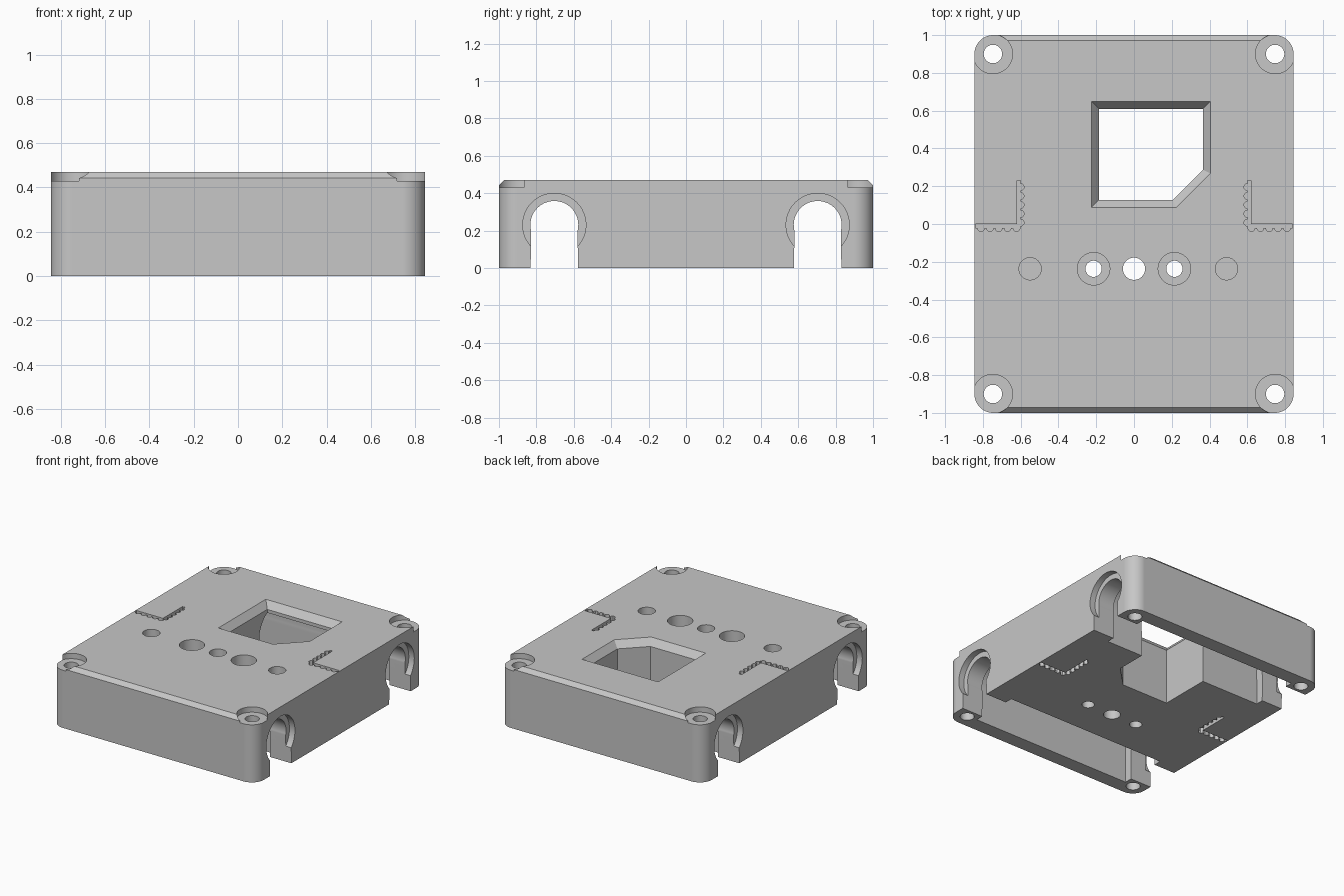
import bpy, bmesh
from math import sin, cos, pi

if "Cube" in bpy.data.objects:
    bpy.data.objects.remove(bpy.data.objects["Cube"], do_unlink=True)

W, D, H = 0.845, 1.0, 0.47

grey = bpy.data.materials.new("plain grey")
grey.use_nodes = True
grey.diffuse_color = (0.57, 0.57, 0.57, 1)
grey.node_tree.nodes["Principled BSDF"].inputs["Base Color"].default_value = (0.57, 0.57, 0.57, 1)


def arc(cx, cy, r, a0=0.0, a1=2 * pi, n=48):
    """Points on an arc; a full circle drops its repeated end point."""
    full = abs(a1 - a0) > 6.28
    return [(cx + r * cos(a0 + (a1 - a0) * i / n), cy + r * sin(a0 + (a1 - a0) * i / n))
            for i in range(n if full else n + 1)]


def prism(name, loop, lo, hi, top=None, axis="z"):
    """Extrude a loop from lo to hi along z or x, optionally to a different top loop."""
    place = (lambda p, h: (p[0], p[1], h)) if axis == "z" else (lambda p, h: (h, p[0], p[1]))
    bm = bmesh.new()
    a = [bm.verts.new(place(p, lo)) for p in loop]
    b = [bm.verts.new(place(p, hi)) for p in (top or loop)]
    bm.faces.new(a[::-1])
    bm.faces.new(b)
    for i in range(len(a)):
        j = (i + 1) % len(a)
        bm.faces.new((a[i], a[j], b[j], b[i]))
    bmesh.ops.recalc_face_normals(bm, faces=bm.faces)
    mesh = bpy.data.meshes.new(name)
    bm.to_mesh(mesh)
    bm.free()
    mesh.materials.append(grey)
    ob = bpy.data.objects.new(name, mesh)
    bpy.context.collection.objects.link(ob)
    return ob


def cut(loop, lo, hi, top=None, axis="z"):
    """Subtract a prism from the body and discard the cutter."""
    tool = prism("cutter", loop, lo, hi, top, axis)
    bpy.context.view_layer.objects.active = body
    mod = body.modifiers.new("cut", "BOOLEAN")
    mod.operation, mod.solver, mod.object = "DIFFERENCE", "EXACT", tool
    bpy.ops.object.modifier_apply(modifier=mod.name)
    bpy.data.objects.remove(tool, do_unlink=True)


def arch(y, r, half):
    """Round-topped slot, open at the bottom, with walls at +-half."""
    return [(y + half, -0.1)] + [(min(max(p, y - half), y + half), q) for p, q in
                                 arc(y, 0.23, r, -0.25, pi + 0.25, 40)] + [(y - half, -0.1)]


# Block with rounded upright corners
R = 0.1
outline = []
for k, (sx, sy) in enumerate([(1, 1), (-1, 1), (-1, -1), (1, -1)]):
    outline += arc(sx * (W - R), sy * (D - R), R, k * pi / 2, (k + 1) * pi / 2, 12)
body = prism("carriage_block", outline, 0, H)

# Bevelled top edges at front and back
for s in (-1, 1):
    cut([(s * 0.972, H), (s * 0.962, H + 0.01), (s * 1.05, H + 0.01),
         (s * 1.05, H - 0.078)], -1, 1, axis="x")

# Rod channels: narrow necks, a wider bearing pocket and round outer recesses
for y in (-0.704, 0.704):
    cut(arch(y, 0.128, 0.128), -1, 1, axis="x")
    cut(arch(y, 0.19, 0.186), -0.67, 0.67, axis="x")
    for lo, hi in ((-1, -0.8), (0.8, 1)):
        cut(arc(y, 0.23, 0.169), lo, hi, axis="x")

# Corner screw holes with recessed seats
for x in (-0.747, 0.747):
    for y in (-0.9, 0.9):
        cut(arc(x, y, 0.104), 0.43, 0.6)
        cut(arc(x, y, 0.049, n=32), -0.1, 0.6)


# Window with one clipped corner and a bevelled rim
def window(x0, x1, y0, y1, c):
    return [(x0, y0), (x1 - c, y0), (x1, y0 + c), (x1, y1), (x0, y1)]


inner = window(-0.185, 0.365, 0.128, 0.61, 0.16)
rim = window(-0.225, 0.405, 0.088, 0.65, 0.18)
cut(inner, -0.1, 0.6)
cut(inner, H - 0.05, H + 0.0005, top=rim)

# Row of holes across the middle
Y = -0.237
for x in (-0.55, 0.49):
    cut(arc(x, Y, 0.059, n=32), 0.27, 0.6)
cut(arc(0, Y, 0.059, n=32), -0.1, 0.6)
for x in (-0.214, 0.214):
    cut(arc(x, Y, 0.086), 0.25, 0.6)
    cut(arc(x, Y, 0.043, n=32), -0.1, 0.6)

# Toothed belt slots, L-shaped, on the top and the underside
for s in (-1, 1):
    slot = [(0.838, 0), (0.62, 0), (0.62, 0.23), (0.6, 0.23)]
    for i in range(5):
        slot += arc(0.6, 0.195 - 0.047 * i, 0.018, pi / 2, 3 * pi / 2, 6)
    slot += [(0.6, -0.022)]
    for i in range(5):
        slot += arc(0.622 + 0.047 * i, -0.022, 0.018, pi, 2 * pi, 6)
    slot += [(0.838, -0.022)]
    slot = [(s * x, y) for x, y in slot]
    cut(slot, 0.33, 0.6)
    cut(slot, -0.1, 0.12)

# Smooth the round walls, keep the edges sharp and the flats even
bpy.ops.object.select_all(action="DESELECT")
body.select_set(True)
bpy.context.view_layer.objects.active = body
bpy.ops.object.shade_smooth_by_angle(angle=pi / 6)
body.modifiers.new("even_normals", "WEIGHTED_NORMAL").keep_sharp = True
